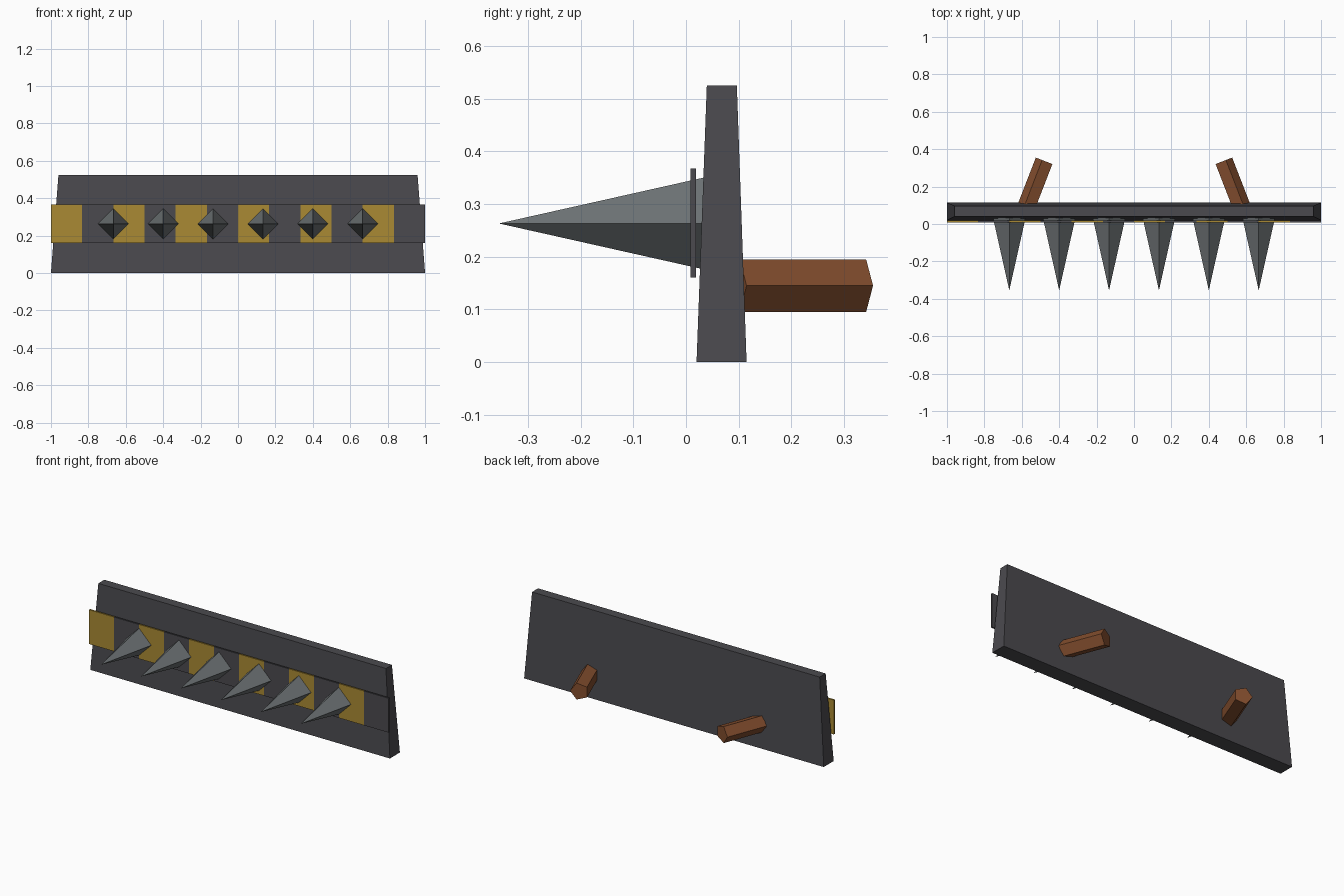
import bpy, bmesh, math
from mathutils import Matrix, Vector

if "Cube" in bpy.data.objects:
    bpy.data.objects.remove(bpy.data.objects["Cube"])


def material(name, rgb):
    m = bpy.data.materials.new(name)
    m.diffuse_color = (*rgb, 1)
    m.use_nodes = True
    m.node_tree.nodes["Principled BSDF"].inputs["Base Color"].default_value = m.diffuse_color
    return m


DARK = material("dark_iron", (0.070, 0.068, 0.077))
YELLOW = material("warning_yellow", (0.40, 0.255, 0.034))
STEEL = material("spike_steel", (0.155, 0.172, 0.178))
BROWN = material("rust_brown", (0.225, 0.075, 0.027))


def finish(name, bm, *mats):
    bmesh.ops.recalc_face_normals(bm, faces=bm.faces)
    me = bpy.data.meshes.new(name)
    bm.to_mesh(me)
    bm.free()
    for m in mats:
        me.materials.append(m)
    ob = bpy.data.objects.new(name, me)
    bpy.context.collection.objects.link(ob)
    return ob


def box(x0, x1, y0, y1, z0, z1):
    bm = bmesh.new()
    bmesh.ops.create_cube(bm, size=1)
    for v in bm.verts:
        v.co = ((x0 + x1) / 2 + v.co.x * (x1 - x0),
                (y0 + y1) / 2 + v.co.y * (y1 - y0),
                (z0 + z1) / 2 + v.co.z * (z1 - z0))
    return bm


def rod(p, q, r1, r2, sides, side_dir):
    """Cone or cylinder from p to q, first corner pointing along side_dir."""
    p, q = Vector(p), Vector(q)
    z = (q - p).normalized()
    x = Vector(side_dir)
    x = (x - z * x.dot(z)).normalized()
    y = z.cross(x)
    rot = Matrix((x, y, z)).transposed().to_4x4()
    bm = bmesh.new()
    bmesh.ops.create_cone(bm, cap_ends=True, segments=sides, radius1=r1, radius2=r2,
                          depth=(q - p).length)
    # create_cone starts its first corner on local +y; turn it to +x
    turn = Matrix.Rotation(-math.pi / 2, 4, 'Z')
    bm.transform(Matrix.Translation((p + q) / 2) @ rot @ turn)
    return bm


# Blade plate, tapering towards the top
bm = box(-1, 1, 0.02, 0.115, 0, 0.525)
for v in bm.verts:
    if v.co.z > 0.3:
        v.co.x *= 0.96
        v.co.y = 0.0395 if v.co.y < 0.06 else 0.0965
finish("blade_plate", bm, DARK)

# Hazard strip: cut into 12 equal fields, alternating yellow and dark
bm = box(-1, 1, 0.009, 0.0188, 0.16, 0.367)
for i in range(1, 12):
    bmesh.ops.bisect_plane(bm, geom=bm.verts[:] + bm.edges[:] + bm.faces[:],
                           plane_co=(-1 + i / 6, 0, 0), plane_no=(1, 0, 0))
for f in bm.faces:
    field = min(11, max(0, int((f.calc_center_median().x + 1) * 6)))
    f.material_index = field % 2
finish("hazard_strip", bm, YELLOW, DARK)

# Six four-sided spikes
for i in range(6):
    x = (i - 2.5) * 0.2667
    finish(f"spike_{i + 1}", rod((x, 0.04, 0.263), (x, -0.355, 0.263), 0.0885, 0, 4, (1, 0, 0)), STEEL)

# Two five-sided mounting arms, leaning inwards
for s, side in ((-1, "left"), (1, "right")):
    finish(f"mounting_arm_{side}",
           rod((s * 0.569, 0.096, 0.145), (s * 0.476, 0.336, 0.145), 0.0526, 0.0526, 5, (s, 0, 0)), BROWN)
